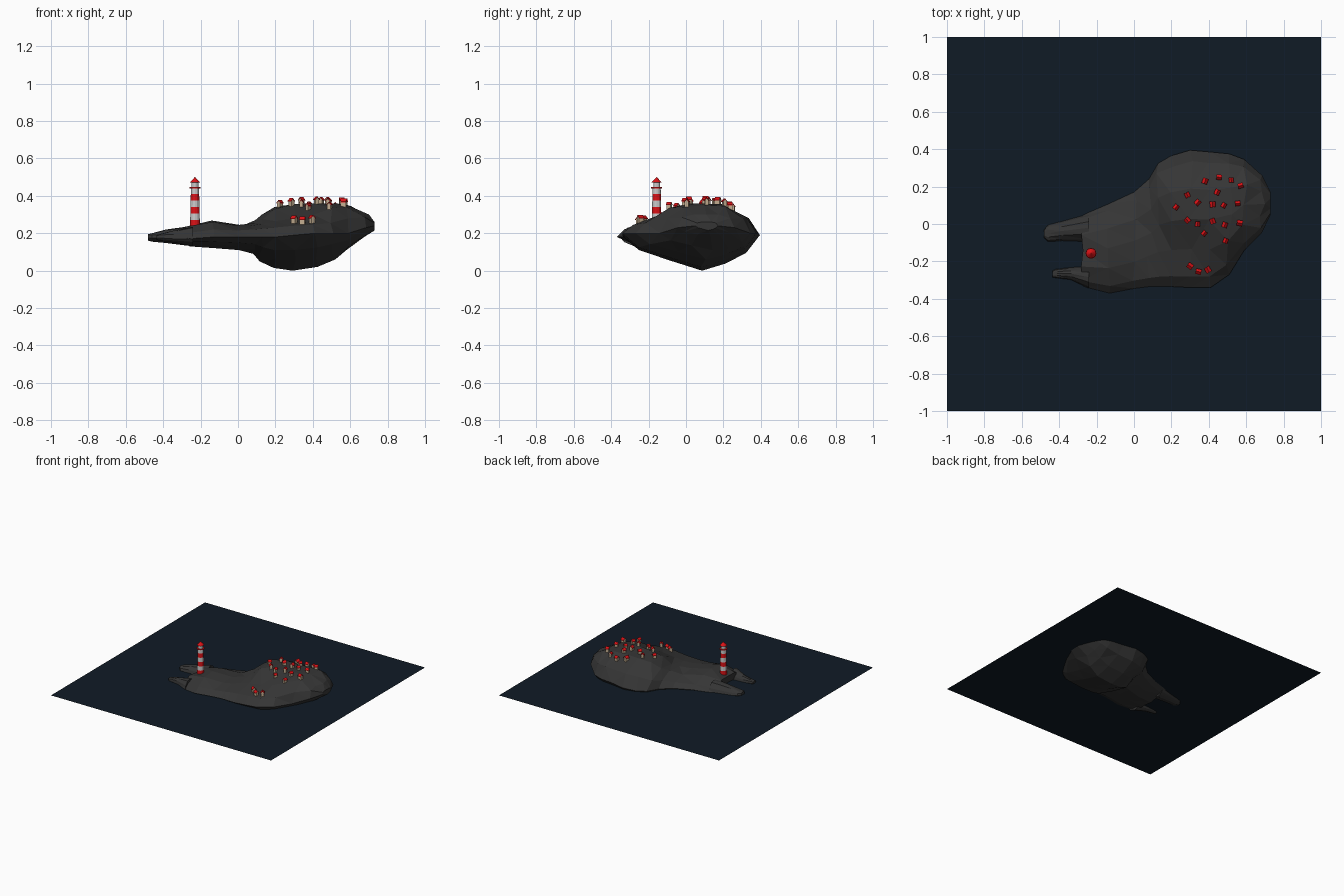
import bpy, bmesh, math, random
from mathutils import Matrix, Vector
from mathutils.bvhtree import BVHTree

if "Cube" in bpy.data.objects:
    bpy.data.objects.remove(bpy.data.objects["Cube"])

random.seed(4)


def material(name, rgb):
    m = bpy.data.materials.new(name)
    m.diffuse_color = (*rgb, 1)
    m.use_nodes = True
    m.node_tree.nodes["Principled BSDF"].inputs["Base Color"].default_value = m.diffuse_color
    return m


ROCK = material("rock", (0.036, 0.036, 0.036))
WATER = material("deep_water", (0.005, 0.011, 0.019))
RED = material("red_paint", (0.72, 0.006, 0.008))
WHITE = material("white_paint", (0.75, 0.75, 0.75))
PLASTER = material("plaster", (0.55, 0.42, 0.28))


def make_object(name, bm, *mats):
    mesh = bpy.data.meshes.new(name)
    bmesh.ops.recalc_face_normals(bm, faces=bm.faces)
    bm.to_mesh(mesh)
    bm.free()
    for m in mats:
        mesh.materials.append(m)
    ob = bpy.data.objects.new(name, mesh)
    bpy.context.collection.objects.link(ob)
    return ob


# Sea: a single flat sheet at the waterline
bm = bmesh.new()
bmesh.ops.create_grid(bm, x_segments=1, y_segments=1, size=1,
                      matrix=Matrix.Translation((0, 0, 0.172)))
make_object("sea", bm, WATER)

# Island stations: x, y_min, y_max, rim z, five top heights, keel z
BODY = [
    (-.27, -.335, .05, .17, .20, .235, .23, .235, .20, .13),
    (-.13, -.37, .11, .18, .22, .26, .268, .255, .21, .12),
    (0, -.345, .17, .18, .215, .24, .245, .235, .21, .11),
    (.08, -.335, .24, .18, .22, .24, .255, .27, .23, .09),
    (.13, -.335, .325, .18, .225, .25, .275, .30, .25, .05),
    (.20, -.335, .365, .18, .23, .265, .33, .34, .27, .015),
    (.30, -.34, .395, .19, .24, .28, .355, .355, .28, 0),
    (.41, -.34, .385, .20, .245, .30, .36, .355, .28, .02),
    (.51, -.27, .375, .20, .255, .335, .36, .355, .285, .06),
    (.59, -.14, .345, .20, .28, .34, .35, .345, .28, .11),
    (.685, -.045, .26, .23, .285, .30, .30, .30, .28, .18),
    (.73, .05, .17, .24, .255, .26, .26, .26, .255, .215),
]
NORTH_PRONG = [
    (-.48, -.075, -.03, .175, .19, .195, .195, .195, .19, .16),
    (-.46, -.095, -.005, .175, .19, .20, .20, .20, .19, .155),
    (-.385, -.09, .015, .17, .195, .215, .22, .215, .19, .148),
    (-.24, -.095, .055, .17, .20, .235, .24, .235, .20, .13),
]
SOUTH_PRONG = [
    (-.435, -.285, -.25, .175, .185, .19, .19, .19, .185, .165),
    (-.42, -.288, -.242, .175, .19, .195, .195, .195, .19, .16),
    (-.34, -.298, -.232, .17, .195, .21, .215, .21, .19, .15),
    (-.24, -.345, -.225, .17, .20, .23, .235, .23, .20, .13),
]
TOP_FRACTIONS = (.08, .28, .5, .72, .92)
HULL = ((.9, .5), (.75, .2), (.58, 0), (.35, .28), (.12, .58))


def loft(bm, stations, jitter):
    rings = []
    for x, y0, y1, rim, *tops, keel in stations:
        w = y1 - y0
        pts = [(y0, rim)] + [(y0 + w * f, z) for f, z in zip(TOP_FRACTIONS, tops)]
        pts += [(y1, rim)] + [(y0 + w * f, keel + (rim - keel) * k) for f, k in HULL]
        ring = []
        for i, (y, z) in enumerate(pts):
            dx = random.uniform(-jitter, jitter) if i not in (0, 6) and x < .7 else 0
            ring.append(bm.verts.new((x + dx, y, z)))
        rings.append(ring)
    n = len(rings[0])
    for a, b in zip(rings, rings[1:]):
        for i in range(n):
            j = (i + 1) % n
            bm.faces.new((a[i], a[j], b[j], b[i]))
    bm.faces.new(rings[0])
    bm.faces.new(rings[-1])


# Island: main body with two prongs around the inlet
bm = bmesh.new()
loft(bm, BODY, .016)
loft(bm, NORTH_PRONG, 0)
loft(bm, SOUTH_PRONG, 0)
bmesh.ops.triangulate(bm, faces=bm.faces)
bmesh.ops.recalc_face_normals(bm, faces=bm.faces)
ground = BVHTree.FromBMesh(bm)
make_object("island", bm, ROCK)


def ground_height(x, y):
    hit = ground.ray_cast(Vector((x, y, 1)), Vector((0, 0, -1)))[0]
    return hit.z if hit else .3


# Lighthouse: striped tapering tower, gallery, lantern and roof
LX, LY = -.23, -.157
bm = bmesh.new()


def drum(z0, z1, r0, r1, mat):
    before = set(bm.faces)
    bmesh.ops.create_cone(bm, cap_ends=True, segments=12, radius1=r0, radius2=r1,
                          depth=z1 - z0, matrix=Matrix.Translation((LX, LY, (z0 + z1) / 2)))
    for f in set(bm.faces) - before:
        f.material_index = mat


for i in range(6):
    z = .235 + .035 * i
    drum(z, z + .035, .0265 - .0008 * i, .0257 - .0008 * i, i % 2)
drum(.440, .446, .029, .029, 0)
drum(.446, .475, .018, .018, 1)
drum(.472, .500, .027, .001, 0)
make_object("lighthouse", bm, RED, WHITE)

# Village: small gabled houses scattered over the hill and the south shelf
HOUSES = [(.38, .23), (.455, .25), (.52, .235), (.57, .205), (.445, .17), (.285, .155),
          (.34, .115), (.42, .105), (.48, .10), (.555, .11), (.225, .09), (.285, .02),
          (.34, 0), (.42, .015), (.485, -.005), (.565, .005), (.375, -.05), (.49, -.09),
          (.30, -.225), (.345, -.255), (.395, -.245)]


def prism(bm, profile, length, place, mat):
    ends = [[bm.verts.new(place @ Vector((x, s * length / 2, z))) for x, z in profile]
            for s in (-1, 1)]
    n = len(profile)
    faces = [bm.faces.new(e) for e in ends]
    for i in range(n):
        j = (i + 1) % n
        faces.append(bm.faces.new((ends[0][i], ends[0][j], ends[1][j], ends[1][i])))
    for f in faces:
        f.material_index = mat


bm = bmesh.new()
for x, y in HOUSES:
    turn = Matrix.Rotation(random.uniform(0, math.pi), 4, 'Z')
    place = Matrix.Translation((x, y, ground_height(x, y))) @ turn
    place = place @ Matrix.Scale(random.uniform(.9, 1.1), 4)
    prism(bm, [(-.010, -.012), (.010, -.012), (.010, .022), (0, .033), (-.010, .022)],
          .026, place, 0)
    prism(bm, [(-.014, .019), (0, .034), (.014, .019), (.014, .023), (0, .038), (-.014, .023)],
          .029, place, 1)
make_object("village_houses", bm, PLASTER, RED)
